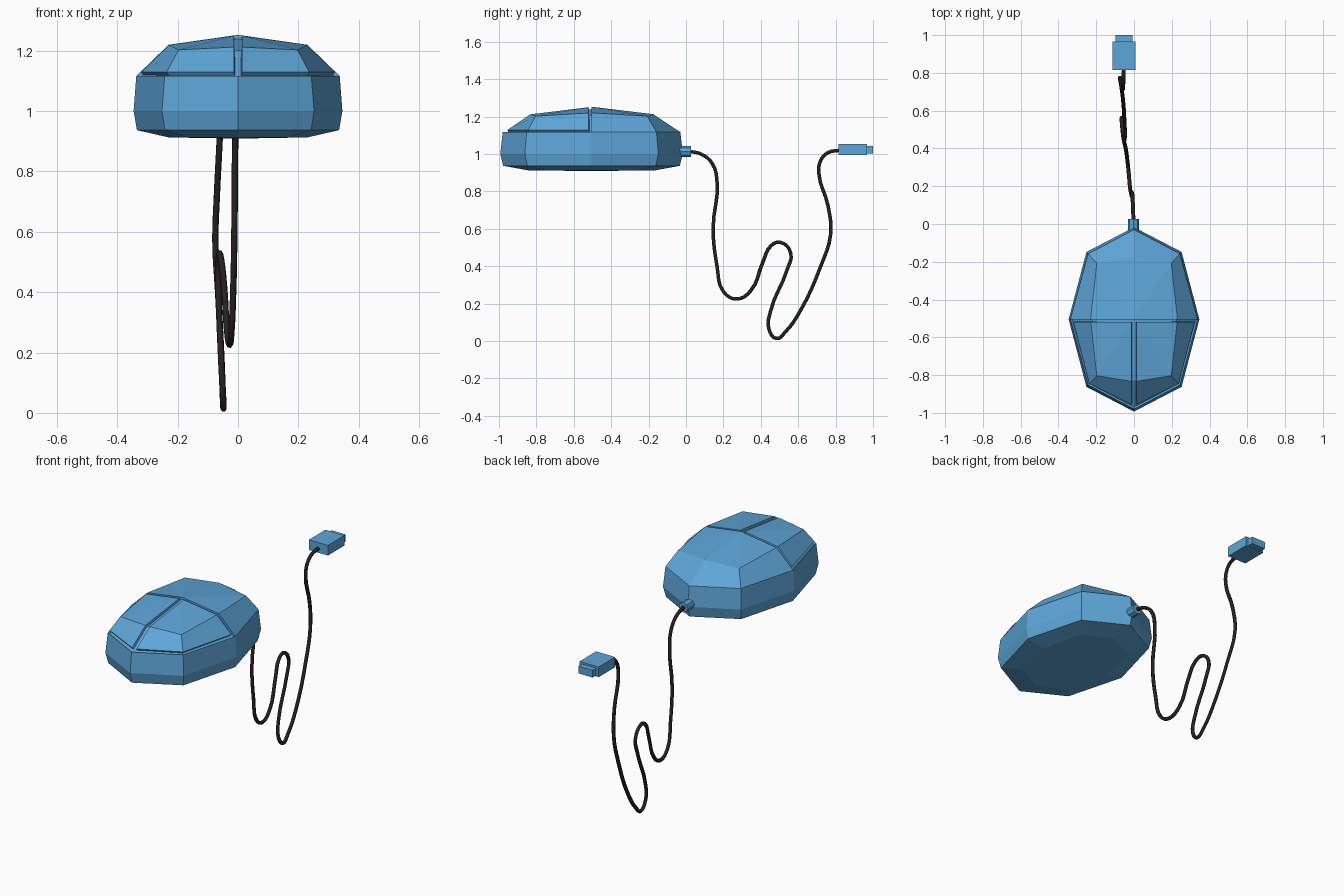
import bpy, bmesh, math

if "Cube" in bpy.data.objects:
    bpy.data.objects.remove(bpy.data.objects["Cube"])


def material(name, color):
    m = bpy.data.materials.new(name)
    m.diffuse_color = color
    m.use_nodes = True
    m.node_tree.nodes["Principled BSDF"].inputs["Base Color"].default_value = m.diffuse_color
    return m


BLUE = material("blue_plastic", (0.11, 0.38, 0.69, 1))
BLACK = material("black_rubber", (0.02, 0.015, 0.015, 1))
CY = -0.505  # middle of the body along y


def finish(name, bm, mat):
    bmesh.ops.recalc_face_normals(bm, faces=bm.faces[:])
    me = bpy.data.meshes.new(name)
    bm.to_mesh(me)
    bm.free()
    me.materials.append(mat)
    ob = bpy.data.objects.new(name, me)
    bpy.context.collection.objects.link(ob)
    return ob


def ring(bm, side, tip, diag, z_side, z_diag, z_tip):
    """Eight-sided ring: side, diagonal and tip points, mirrored both ways."""
    dx, dy = diag
    pts = [(side, 0, z_side), (dx, dy, z_diag), (0, tip, z_tip), (-dx, dy, z_diag),
           (-side, 0, z_side), (-dx, -dy, z_diag), (0, -tip, z_tip), (dx, -dy, z_diag)]
    return [bm.verts.new((x, CY + y, z)) for x, y, z in pts]


# Mouse body: stacked octagon rings
bm = bmesh.new()
rings = [
    ring(bm, 0.23, 0.34, (0.17, 0.25), 0.913, 0.913, 0.913),
    ring(bm, 0.335, 0.472, (0.242, 0.343), 0.937, 0.937, 0.937),
    ring(bm, 0.346, 0.488, (0.252, 0.357), 1.0, 1.0, 1.0),
    ring(bm, 0.337, 0.475, (0.243, 0.347), 1.117, 1.117, 1.117),
    ring(bm, 0.23, 0.33, (0.197, 0.298), 1.22, 1.203, 1.213),
]
for a, b in zip(rings, rings[1:]):
    for i in range(8):
        j = (i + 1) % 8
        bm.faces.new((a[i], a[j], b[j], b[i]))
for r, z in ((rings[0], 0.909), (rings[-1], 1.253)):
    pole = bm.verts.new((0, CY, z))
    for i in range(8):
        bm.faces.new((r[i], r[(i + 1) % 8], pole))

# Button seams: slice the upper front, then sink the thin strips
for co, no in (((0.014, 0, 0), (1, 0, 0)), ((-0.014, 0, 0), (1, 0, 0)),
               ((0, CY - 0.015, 0), (0, 1, 0)), ((0, 0, 1.129), (0, 0, 1))):
    faces = [f for f in bm.faces
             if f.calc_center_median().z > 1.117 and f.calc_center_median().y < CY]
    geom = faces + list({e for f in faces for e in f.edges}) \
        + list({v for f in faces for v in f.verts})
    bmesh.ops.bisect_plane(bm, geom=geom, plane_co=co, plane_no=no, dist=1e-5)
bmesh.ops.recalc_face_normals(bm, faces=bm.faces[:])
seams = []
for f in bm.faces:
    c = f.calc_center_median()
    if c.z > 1.1175 and c.y < CY and (abs(c.x) < 0.014 or c.y > CY - 0.015 or c.z < 1.129):
        seams.append(f)
bmesh.ops.inset_region(bm, faces=seams, thickness=0.001, depth=-0.013,
                       use_boundary=True, use_even_offset=True)
finish("mouse_body", bm, BLUE)


# Cable collar at the back of the body
bpy.ops.mesh.primitive_cylinder_add(vertices=8, radius=0.029, depth=0.065,
                                    location=(-0.002, -0.006, 1.013),
                                    rotation=(math.pi / 2, 0, 0))
collar = bpy.context.object
collar.name = "cable_collar"
collar.data.materials.append(BLUE)


# Plug housing and its connector tip
def box(name, lo, hi):
    b = bmesh.new()
    bmesh.ops.create_cube(b, size=1)
    for v in b.verts:
        v.co = [(l + h) / 2 + c * (h - l) for l, h, c in zip(lo, hi, v.co)]
    return finish(name, b, BLUE)


box("plug_housing", (-0.114, 0.815, 0.996), (0.009, 0.967, 1.055))
box("plug_tip", (-0.098, 0.967, 1.002), (-0.007, 1.0, 1.044))

# Hanging cable
path = [(-.003, .015, 1.015), (-.005, .08, 1.0), (-.008, .14, .95), (-.010, .166, .85),
        (-.012, .145, .6), (-.016, .166, .4), (-.022, .2, .265), (-.028, .27, .225),
        (-.036, .345, .268), (-.046, .41, .42), (-.056, .455, .51), (-.062, .505, .528),
        (-.066, .56, .47), (-.064, .54, .38), (-.055, .452, .16), (-.050, .443, .065),
        (-.048, .485, .014), (-.050, .53, .048), (-.054, .61, .16), (-.066, .72, .4),
        (-.075, .773, .57), (-.070, .76, .72), (-.061, .71, .9), (-.058, .722, .97),
        (-.056, .76, 1.008), (-.054, .82, 1.02)]
cu = bpy.data.curves.new("cable", 'CURVE')
cu.dimensions = '3D'
cu.bevel_depth = 0.0105
cu.bevel_resolution = 1
cu.resolution_u = 4
cu.use_fill_caps = True
sp = cu.splines.new('BEZIER')
sp.bezier_points.add(len(path) - 1)
for p, co in zip(sp.bezier_points, path):
    p.co = co
    p.handle_left_type = p.handle_right_type = 'AUTO'
cu.materials.append(BLACK)
bpy.context.collection.objects.link(bpy.data.objects.new("cable", cu))
